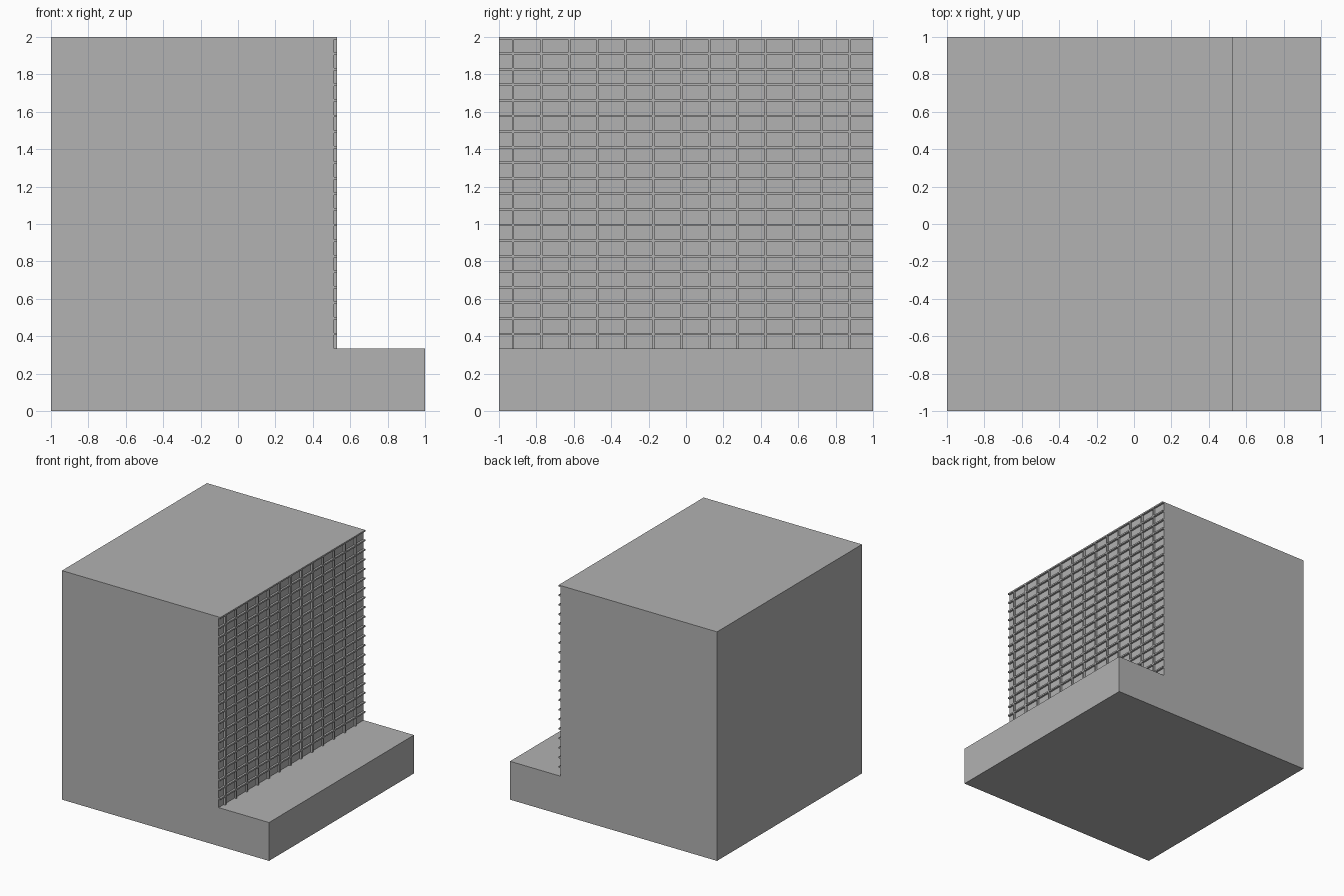
import bpy
import bmesh
from mathutils import Matrix, Vector

cube = bpy.data.objects.get("Cube")
if cube:
    bpy.data.objects.remove(cube, do_unlink=True)

grey = bpy.data.materials.new("plain grey")
grey.use_nodes = True
colour = (0.445, 0.445, 0.445, 1)
grey.diffuse_color = colour
grey.node_tree.nodes["Principled BSDF"].inputs["Base Color"].default_value = colour

WALL_X, RIB_X = 0.513, 0.53
BASE_Z, TOP_Z = 0.335, 2.0
RIB = 0.013
ROWS, COLUMNS = 20, 13


def finish(name, bm):
    bmesh.ops.recalc_face_normals(bm, faces=bm.faces)
    mesh = bpy.data.meshes.new(name)
    bm.to_mesh(mesh)
    bm.free()
    mesh.materials.append(grey)
    obj = bpy.data.objects.new(name, mesh)
    bpy.context.collection.objects.link(obj)
    return obj


def add_box(bm, low, high):
    low, high = Vector(low), Vector(high)
    matrix = Matrix.Translation((low + high) / 2) @ Matrix.Diagonal((*(high - low), 1))
    bmesh.ops.create_cube(bm, size=1, matrix=matrix)


# Stepped block: an L profile swept along y
bm = bmesh.new()
profile = [(-1, 0), (1, 0), (1, BASE_Z), (WALL_X, BASE_Z), (WALL_X, TOP_Z), (-1, TOP_Z)]
face = bm.faces.new([bm.verts.new((x, -1, z)) for x, z in profile])
swept = bmesh.ops.extrude_face_region(bm, geom=[face], use_keep_orig=True)
moved = [v for v in swept["geom"] if isinstance(v, bmesh.types.BMVert)]
bmesh.ops.translate(bm, verts=moved, vec=(0, 2, 0))
finish("stepped_block", bm)

# Horizontal ribs, the last one flush with the top
bm = bmesh.new()
step = (TOP_Z - BASE_Z) / ROWS
levels = [BASE_Z + step * (i + 1) for i in range(ROWS)]
for z in levels:
    add_box(bm, (WALL_X, -1, z - RIB), (RIB_X, 1, z))
finish("horizontal_ribs", bm)

# Vertical ribs, cut into pieces between the horizontal ones
bm = bmesh.new()
for i in range(COLUMNS):
    y = -0.925 + 0.15 * i
    for z in levels:
        add_box(bm, (WALL_X, y - RIB / 2, z - step), (RIB_X, y + RIB / 2, z - RIB))
finish("vertical_ribs", bm)
